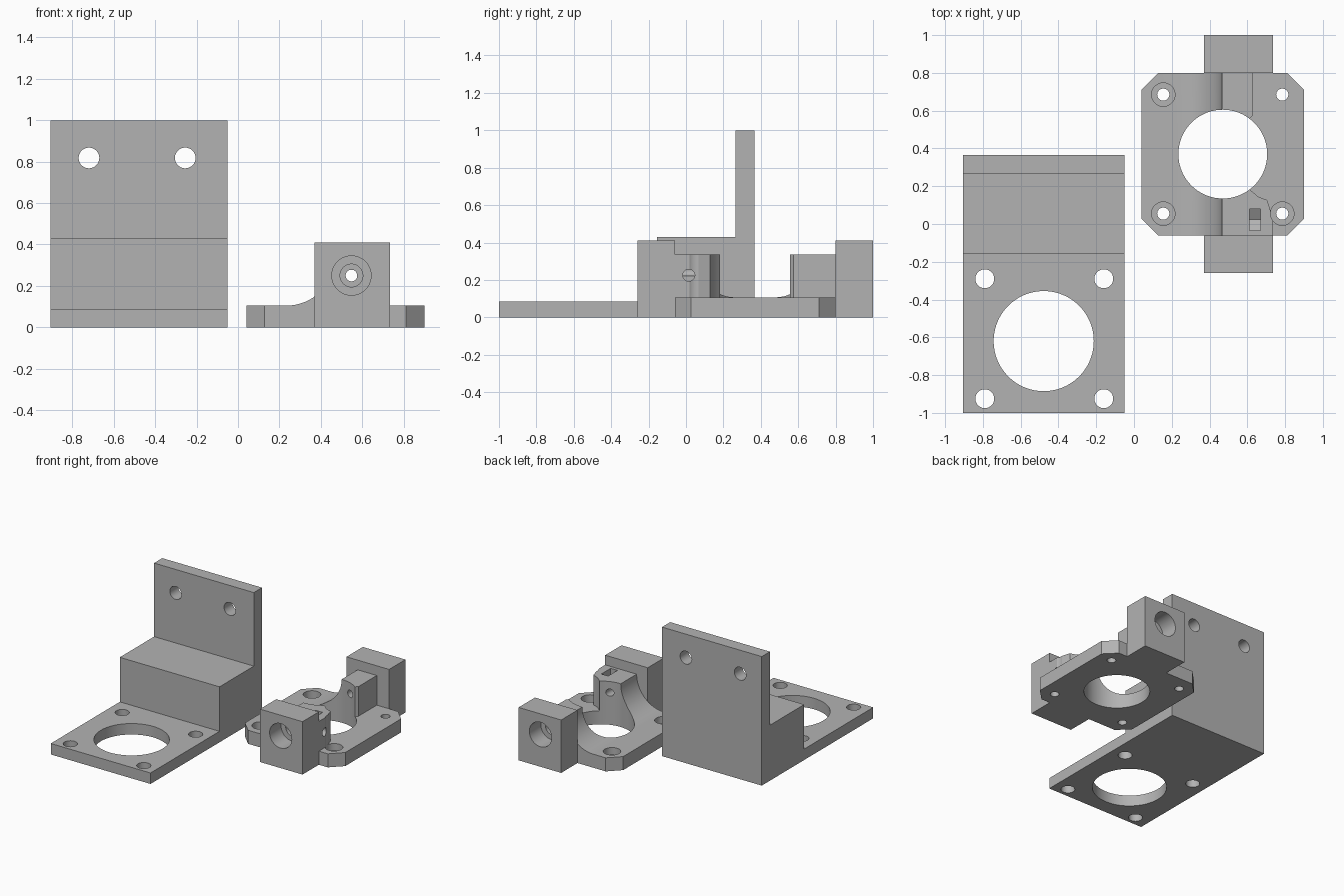
import bpy, bmesh, math
from mathutils import Matrix, Vector

if "Cube" in bpy.data.objects:
    bpy.data.objects.remove(bpy.data.objects["Cube"], do_unlink=True)

grey = bpy.data.materials.new("plain grey")
grey.use_nodes = True
grey.diffuse_color = (0.45, 0.45, 0.45, 1)
grey.node_tree.nodes["Principled BSDF"].inputs["Base Color"].default_value = (0.45, 0.45, 0.45, 1)


def finish(bm, name):
    bmesh.ops.recalc_face_normals(bm, faces=bm.faces[:])
    mesh = bpy.data.meshes.new(name)
    bm.to_mesh(mesh)
    bm.free()
    mesh.materials.append(grey)
    obj = bpy.data.objects.new(name, mesh)
    bpy.context.collection.objects.link(obj)
    return obj


def prism(name, outline, axis, start, end):
    """Extrude a flat outline along x, y or z."""
    place = {"x": lambda a, b: (start, a, b),
             "y": lambda a, b: (a, start, b),
             "z": lambda a, b: (a, b, start)}[axis]
    shift = Vector([(end - start) * (axis == k) for k in "xyz"])
    bm = bmesh.new()
    face = bm.faces.new([bm.verts.new(place(a, b)) for a, b in outline])
    result = bmesh.ops.extrude_face_region(bm, geom=[face])
    moved = [v for v in result["geom"] if isinstance(v, bmesh.types.BMVert)]
    bmesh.ops.translate(bm, verts=moved, vec=shift)
    return finish(bm, name)


def box(name, x0, x1, y0, y1, z0, z1):
    return prism(name, [(x0, y0), (x1, y0), (x1, y1), (x0, y1)], "z", z0, z1)


def rod(a, b, radius, axis, start, end, sides=64):
    """Round cutter whose centre is (a, b) in the plane across its axis."""
    ring = [(a + radius * math.cos(math.tau * i / sides),
             b + radius * math.sin(math.tau * i / sides)) for i in range(sides)]
    return prism("cutter", ring, axis, start, end)


def combine(body, other, operation):
    mod = body.modifiers.new("combine", "BOOLEAN")
    mod.operation = operation
    mod.solver = "EXACT"
    mod.object = other
    bpy.context.view_layer.objects.active = body
    bpy.ops.object.modifier_apply(modifier=mod.name)
    bpy.data.objects.remove(other, do_unlink=True)


def smooth(obj):
    bpy.ops.object.select_all(action="DESELECT")
    obj.select_set(True)
    bpy.context.view_layer.objects.active = obj
    bpy.ops.object.shade_smooth_by_angle(angle=math.radians(25))


# Stepped mounting bracket
bracket = prism("stepped_bracket",
                [(-1, 0), (0.365, 0), (0.365, 1), (0.265, 1), (0.265, 0.43),
                 (-0.155, 0.43), (-0.155, 0.085), (-1, 0.085)], "x", -0.905, -0.05)
combine(bracket, rod(-0.478, -0.62, 0.265, "z", -0.1, 0.2, 96), "DIFFERENCE")
for x in (-0.79, -0.16):
    for y in (-0.29, -0.925):
        combine(bracket, rod(x, y, 0.05, "z", -0.1, 0.2, 48), "DIFFERENCE")
for x in (-0.72, -0.255):
    combine(bracket, rod(x, 0.818, 0.05, "y", 0.2, 0.5, 48), "DIFFERENCE")
smooth(bracket)

# Carrier base plate with clipped corners
L, R, F, B, C = 0.04, 0.9, -0.06, 0.8, 0.088
carrier = prism("hinge_carrier",
                [(L + C, F), (R - C, F), (R, F + C), (R, B - C),
                 (R - C, B), (L + C, B), (L, B - C), (L, F + C)], "z", 0, 0.105)

# Ridge with concave flank
TOP = 0.335
flank = [(0.235 + 0.23 * math.sin(t), TOP - 0.23 * math.cos(t))
         for t in [math.pi / 2 * i / 24 for i in range(25)]]
combine(carrier, prism("flank", flank + [(0.5, TOP), (0.5, 0), (0.235, 0)],
                       "y", F, B), "UNION")
combine(carrier, prism("front_ridge",
                       [(0.48, F), (0.735, F), (0.735, 0.03), (0.705, 0.127),
                        (0.66, 0.143), (0.61, 0.185), (0.48, 0.2)], "z", 0, TOP), "UNION")
combine(carrier, prism("back_ridge",
                       [(0.48, B), (0.63, B), (0.63, 0.575), (0.605, 0.55),
                        (0.48, 0.53)], "z", 0, TOP), "UNION")

# End blocks
for y0, y1 in ((-0.26, F), (B, 1)):
    combine(carrier, box("end_block", 0.37, 0.735, y0, y1, 0, 0.41), "UNION")

# Central bore and screw holes
combine(carrier, rod(0.47, 0.37, 0.235, "z", -0.1, 0.6, 96), "DIFFERENCE")
for x in (0.155, 0.785):
    for y in (0.055, 0.685):
        combine(carrier, rod(x, y, 0.032, "z", -0.1, 0.6, 40), "DIFFERENCE")
        if (x, y) != (0.785, 0.685):
            combine(carrier, rod(x, y, 0.062, "z", 0.05, 0.5, 40), "DIFFERENCE")

# Stepped shaft holes through both blocks
AX, AZ = 0.548, 0.25
combine(carrier, rod(AX, AZ, 0.028, "y", -0.4, 1.2, 40), "DIFFERENCE")
for outer, inward in ((-0.26, 1), (1, -1)):
    for radius, depth in ((0.095, 0.14), (0.055, 0.2)):
        y0, y1 = sorted((outer - inward * 0.05, outer + inward * depth))
        combine(carrier, rod(AX, AZ, radius, "y", y0, y1, 48), "DIFFERENCE")

# Set screw hole and nut pocket with pointed floor
combine(carrier, rod(0.015, 0.225, 0.032, "x", AX, 0.8, 40), "DIFFERENCE")
combine(carrier, prism("nut_pocket",
                       [(-0.035, 0.5), (-0.035, 0.192), (0.023, 0.159),
                        (0.08, 0.192), (0.08, 0.5)], "x", 0.612, 0.67), "DIFFERENCE")
smooth(carrier)
